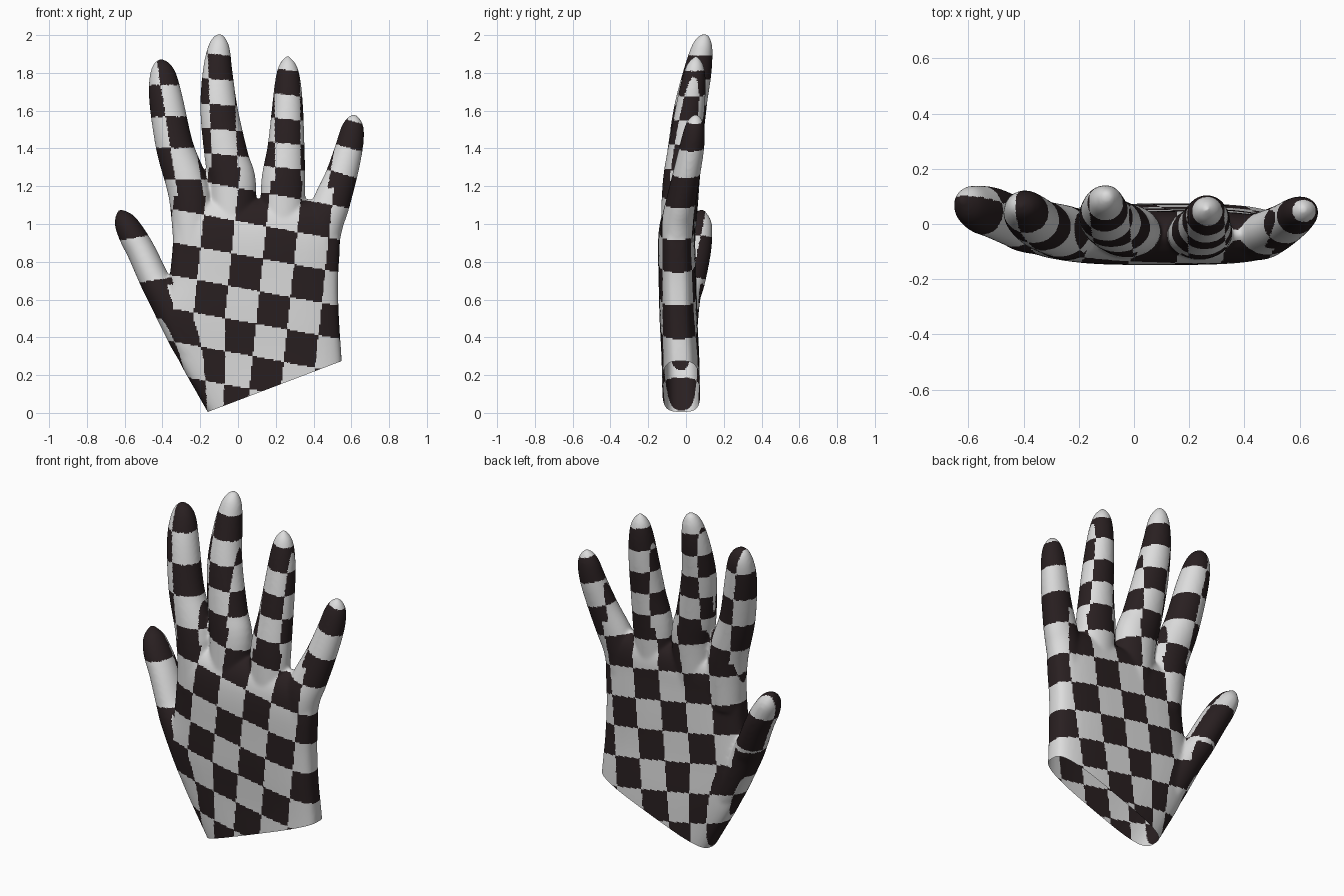
import bpy, bmesh, math
from mathutils import Vector

if "Cube" in bpy.data.objects:
    bpy.data.objects.remove(bpy.data.objects["Cube"])


def material(name, rgb):
    m = bpy.data.materials.new(name)
    m.diffuse_color = (*rgb, 1)
    m.use_nodes = True
    m.node_tree.nodes["Principled BSDF"].inputs["Base Color"].default_value = m.diffuse_color
    return m


light = material("light_grey", (0.72, 0.72, 0.72))
dark = material("dark_brown", (0.022, 0.014, 0.015))


def spline(pts, n=5):
    """Catmull-Rom through tuples."""
    out = []
    for i in range(len(pts) - 1):
        a, b, c, d = (pts[max(i - 1, 0)], pts[i], pts[i + 1], pts[min(i + 2, len(pts) - 1)])
        for k in range(n):
            t = k / n
            out.append([0.5 * (2 * q + (r - p) * t + (2 * p - 5 * q + 4 * r - s) * t * t
                               + (3 * q - p - 3 * r + s) * t ** 3) for p, q, r, s in zip(a, b, c, d)])
    return out + [list(pts[-1])]


def tube(bm, pts, power=1.0, upright=False, sides=40):
    """Closed loft through rings (x, y, z, half width, half depth)."""
    rows = spline(pts)
    loops = []
    for i, (x, y, z, rx, ry) in enumerate(rows):
        p, q = rows[max(i - 1, 0)], rows[min(i + 1, len(rows) - 1)]
        t = Vector((0, 0, 1)) if upright else (Vector(q[:3]) - Vector(p[:3])).normalized()
        side = Vector((t.z, 0, -t.x)).normalized()
        deep = t.cross(side)
        rx, ry = max(rx, 0.004), max(ry, 0.004)
        loop = []
        for k in range(sides):
            a = 2 * math.pi * k / sides
            c, s = math.cos(a), math.sin(a)
            u = math.copysign(abs(c) ** power, c) * rx
            v = math.copysign(abs(s) ** power, s) * ry
            loop.append(bm.verts.new(Vector((x, y, z)) + side * u + deep * v))
        loops.append(loop)
    for l0, l1 in zip(loops, loops[1:]):
        for k in range(sides):
            j = (k + 1) % sides
            bm.faces.new((l0[k], l0[j], l1[j], l1[k]))
    bm.faces.new(loops[0][::-1])
    bm.faces.new(loops[-1])


bm = bmesh.new()

# palm: z, left edge, right edge, y centre, half depth
palm = [(-.10, -.10, .57, -.02, .10), (.10, -.215, .56, -.025, .10), (.30, -.325, .548, -.03, .10),
        (.50, -.40, .535, -.04, .10), (.70, -.365, .53, -.045, .10), (.90, -.345, .54, -.05, .098),
        (1.02, -.345, .53, -.045, .09), (1.09, -.32, .46, -.04, .065), (1.13, -.28, .38, -.04, .02)]
tube(bm, [((l + r) / 2, y, z, (r - l) / 2, d) for z, l, r, y, d in palm], 0.6, True)

# fingers: x, y, z, half width, half depth
index = [(-.24, -.045, .85, .10, .09), (-.255, -.03, 1.15, .112, .097), (-.333, -.005, 1.40, .10, .09),
         (-.38, .03, 1.65, .09, .083), (-.397, .055, 1.78, .073, .068), (-.407, .065, 1.845, .045, .042),
         (-.41, .07, 1.872, .01, .01)]
middle = [(-.03, -.045, .9, .11, .09), (-.027, -.025, 1.2, .124, .095), (-.06, -.01, 1.35, .116, .093),
          (-.10, .02, 1.6, .10, .086), (-.108, .06, 1.8, .08, .075), (-.102, .085, 1.93, .059, .057),
          (-.10, .097, 1.985, .034, .034), (-.10, .10, 2.007, .01, .01)]
ring = [(.235, -.05, .9, .11, .085), (.239, -.035, 1.2, .118, .09), (.254, -.01, 1.4, .099, .085),
        (.262, .02, 1.6, .084, .078), (.264, .04, 1.75, .069, .065), (.263, .05, 1.84, .047, .045),
        (.262, .055, 1.888, .01, .01)]
pinky = [(.43, -.05, .82, .09, .08), (.455, -.045, 1.0, .102, .085), (.49, -.03, 1.1, .10, .08),
         (.545, .0, 1.25, .085, .073), (.587, .03, 1.4, .074, .066), (.606, .045, 1.5, .062, .055),
         (.612, .05, 1.552, .04, .037), (.615, .052, 1.58, .01, .01)]
thumb = [(-.21, -.03, .26, .07, .07), (-.27, -.03, .37, .085, .085), (-.385, -.015, .60, .085, .09),
         (-.44, .01, .70, .08, .092), (-.51, .04, .85, .076, .092), (-.565, .055, .95, .071, .085),
         (-.605, .075, 1.025, .053, .062), (-.628, .09, 1.075, .01, .01)]
for f in (index, middle, ring, pinky, thumb):
    tube(bm, f)

bmesh.ops.recalc_face_normals(bm, faces=bm.faces)
me = bpy.data.meshes.new("glove_form")
bm.to_mesh(me)
bm.free()
form = bpy.data.objects.new("glove_form", me)
bpy.context.collection.objects.link(form)

# fuse the parts into one soft skin
rem = form.modifiers.new("fuse", 'REMESH')
rem.mode = 'VOXEL'
rem.voxel_size = 0.008
smo = form.modifiers.new("soften", 'SMOOTH')
smo.factor = 0.5
smo.iterations = 16
bpy.context.view_layer.update()
skin = bpy.data.meshes.new_from_object(form.evaluated_get(bpy.context.evaluated_depsgraph_get()))
bpy.data.objects.remove(form)

# slanted open wrist
bm = bmesh.new()
bm.from_mesh(skin)
bmesh.ops.bisect_plane(bm, geom=bm.verts[:] + bm.edges[:] + bm.faces[:], dist=1e-5,
                       plane_co=(-.16, 0, 0.005), plane_no=(.27, 0, -.71), clear_outer=True)

# check grid on fingers: start (x, z), end (x, z), column, start row, end row, cell width
grids = [(-.25, 1.15, -.355, 1.82, -2, 2, 6, .135), (-.07, 1.30, -.09, 1.83, -1, 3, 7, .135),
         (.265, 1.23, .26, 1.75, 1, 3, 7, .135), (.56, 1.19, .61, 1.47, 3, 3, 5, .17)]
thumb_grid = (-.45, .58, -.60, 1.04, -3, -1, 1, .20)


def along(g, x, z):
    x0, z0, x1, z1, col, r0, r1, w = g
    d = Vector((x1 - x0, z1 - z0))
    length = d.length
    d /= length
    t = (x - x0) * d.x + (z - z0) * d.y
    s = ((x - x0) * d.y - (z - z0) * d.x) / w
    return col + s, r0 + (r1 - r0) * t / length + 0.12 * s


def is_dark(p):
    x, y, z = p
    if z > .5 and x < -.345 - max(0, z - .70) * .45 and z < 1.12:
        a, b = along(thumb_grid, x, z)
        if z > .68:
            a = -3 if y < .03 + (z - .7) * .2 else -2
    else:
        near = min(grids, key=lambda g: abs(x - g[0] - (g[2] - g[0]) * (z - g[1]) / (g[3] - g[1])))
        if z > near[1]:
            a, b = along(near, x, z)
        else:
            dx, dz = x - .04, z - .745
            det = .165 * .172 + .018 * .03
            a = (dx * .172 - dz * .018) / det
            b = (dz * .165 + dx * .03) / det
            if a < 0:
                a *= 1 + 2 * max(0, .5 - z)
    return (math.floor(a + .5) + math.floor(b + .5)) % 2 == 0


for f in bm.faces:
    f.smooth = True
    f.material_index = int(is_dark(f.calc_center_median()))
bm.to_mesh(skin)
bm.free()
skin.materials.clear()
skin.materials.append(light)
skin.materials.append(dark)
# materials.clear may reset indices, so apply the rule again
for poly in skin.polygons:
    poly.material_index = int(is_dark(poly.center))
glove = bpy.data.objects.new("checked_glove", skin)
bpy.context.collection.objects.link(glove)
